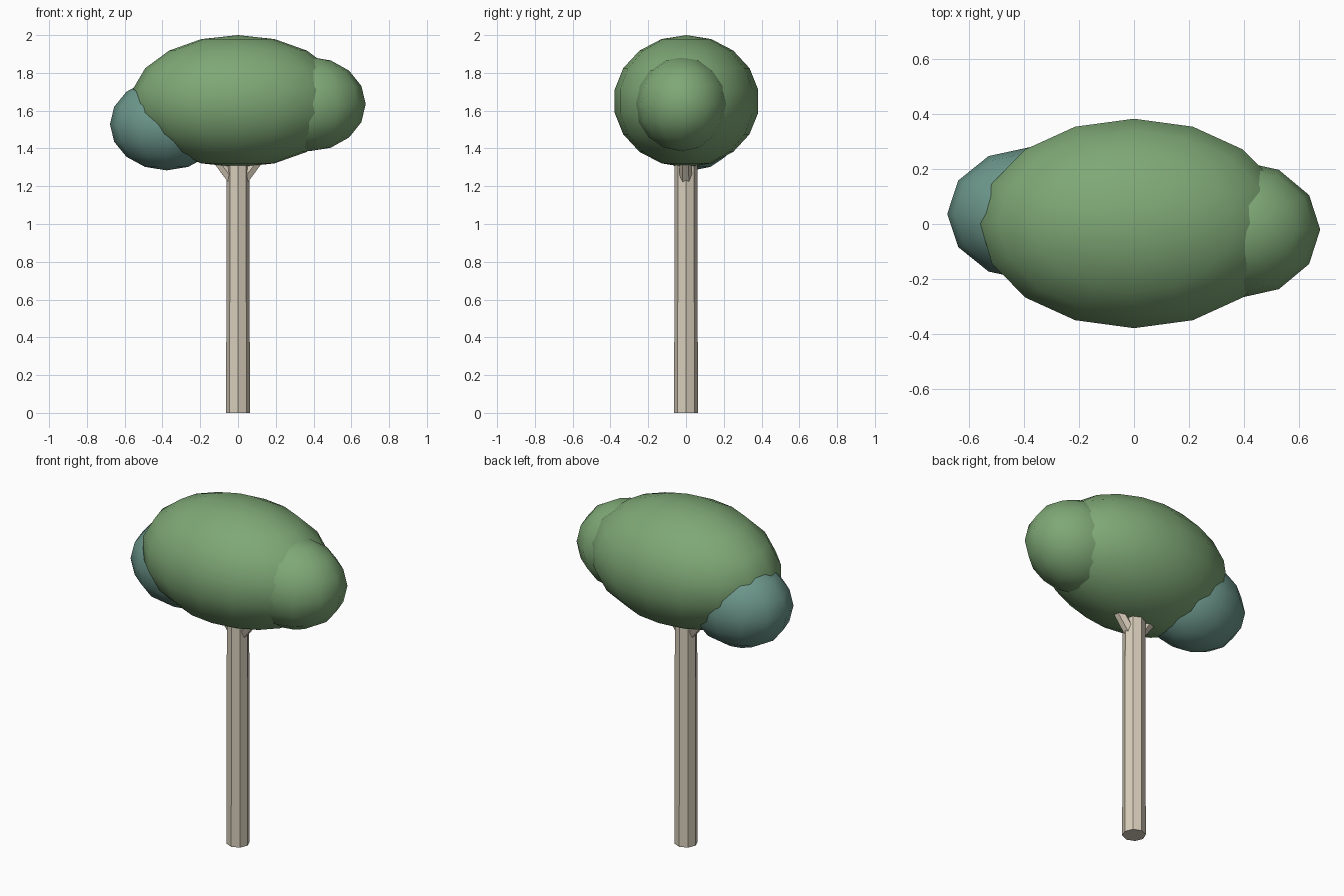
import bpy, bmesh
from mathutils import Vector

if "Cube" in bpy.data.objects:
    bpy.data.objects.remove(bpy.data.objects["Cube"])


def material(name, rgb):
    m = bpy.data.materials.new(name)
    m.diffuse_color = (*rgb, 1)
    m.use_nodes = True
    m.node_tree.nodes["Principled BSDF"].inputs["Base Color"].default_value = m.diffuse_color
    return m


def finish(name, bm, mat, smooth):
    me = bpy.data.meshes.new(name)
    for f in bm.faces:
        f.smooth = smooth
    bm.to_mesh(me)
    bm.free()
    me.materials.append(mat)
    ob = bpy.data.objects.new(name, me)
    bpy.context.collection.objects.link(ob)
    return ob


def foliage(name, centre, radii, segments, rings, mat):
    bm = bmesh.new()
    bmesh.ops.create_uvsphere(bm, u_segments=segments, v_segments=rings, radius=1)
    bmesh.ops.scale(bm, vec=radii, verts=bm.verts)
    bmesh.ops.translate(bm, vec=centre, verts=bm.verts)
    return finish(name, bm, mat, True)


def limb(name, start, end, r1, r2, sides, mat):
    start, end = Vector(start), Vector(end)
    d = end - start
    bm = bmesh.new()
    bmesh.ops.create_cone(bm, cap_ends=True, segments=sides,
                          radius1=r1, radius2=r2, depth=d.length)
    bmesh.ops.rotate(bm, matrix=Vector((0, 0, 1)).rotation_difference(d).to_matrix(),
                     verts=bm.verts)
    bmesh.ops.translate(bm, vec=(start + end) / 2, verts=bm.verts)
    return finish(name, bm, mat, False)


bark = material("bark", (0.68, 0.61, 0.49))
green = material("green_leaves", (0.21, 0.39, 0.18))
teal = material("teal_leaves", (0.15, 0.31, 0.26))

# Trunk and two short branches
limb("trunk", (0, 0, 0), (0, 0, 1.42), 0.063, 0.06, 8, bark)
limb("right_branch", (0, 0, 1.2), (0.25, -0.01, 1.53), 0.034, 0.028, 6, bark)
limb("left_branch", (0, 0, 1.2), (-0.25, 0.01, 1.53), 0.034, 0.028, 6, bark)

# Crown: large middle mass with a smaller one on each side
foliage("main_crown", (0, 0.002, 1.65), (0.567, 0.386, 0.35), 16, 9, green)
foliage("right_crown", (0.376, -0.02, 1.635), (0.30, 0.25, 0.25), 12, 8, green)
foliage("left_crown", (-0.378, 0.037, 1.528), (0.30, 0.242, 0.244), 12, 8, teal)
